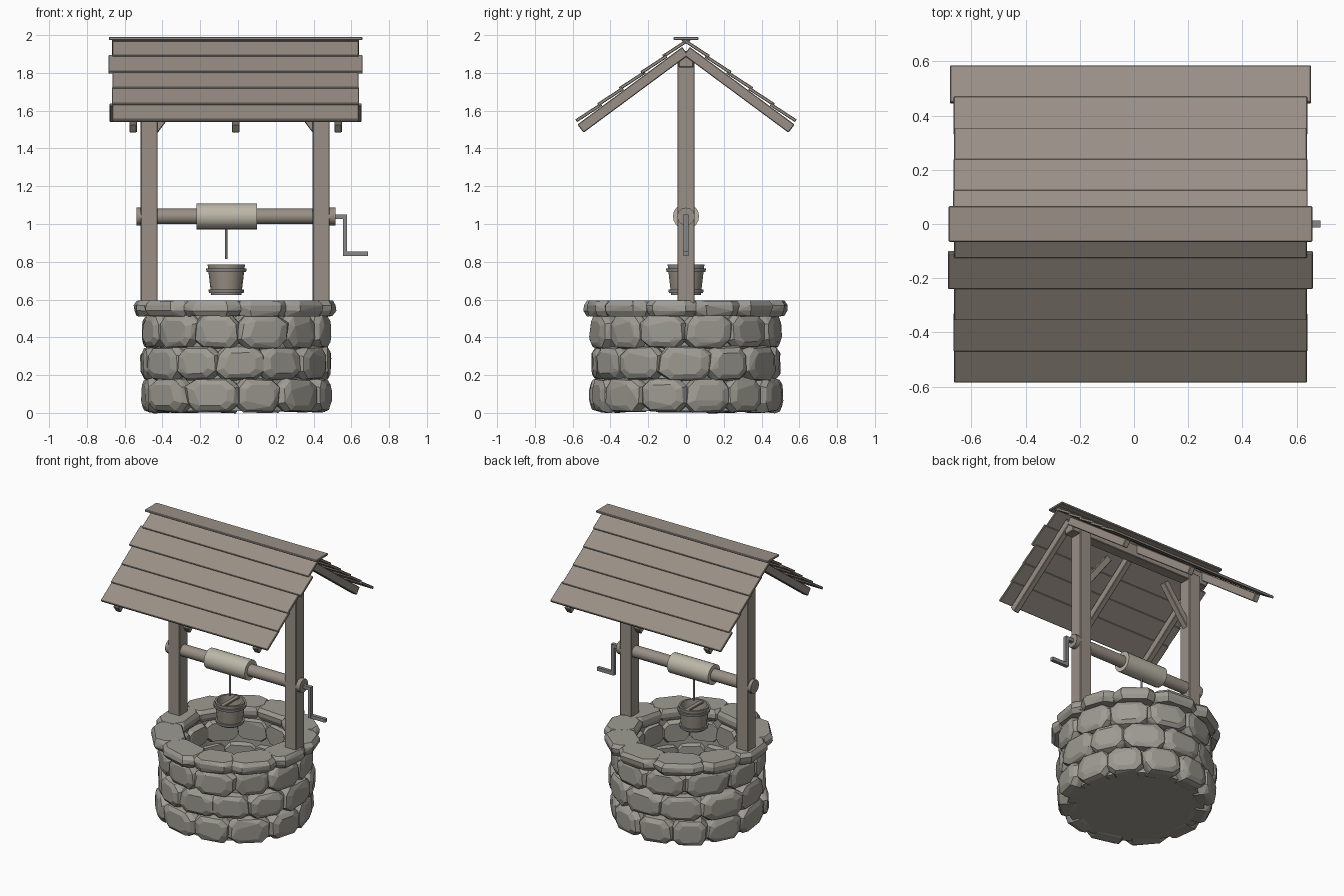
import bpy, bmesh, math, random
from mathutils import Vector, Matrix

if "Cube" in bpy.data.objects:
    bpy.data.objects.remove(bpy.data.objects["Cube"])

random.seed(4)
CX = -0.015                      # well axis in x


def material(name, rgb):
    m = bpy.data.materials.new(name)
    m.diffuse_color = (*rgb, 1)
    m.use_nodes = True
    m.node_tree.nodes["Principled BSDF"].inputs["Base Color"].default_value = m.diffuse_color
    return m


WOOD = material("wood", (0.32, 0.28, 0.24))
STONE = material("stone", (0.34, 0.33, 0.29))
ROPE = material("rope", (0.50, 0.47, 0.39))
METAL = material("metal", (0.25, 0.25, 0.25))


def finish(name, bm, mat, bevel=0, smooth=False):
    bmesh.ops.recalc_face_normals(bm, faces=bm.faces)
    me = bpy.data.meshes.new(name)
    bm.to_mesh(me)
    bm.free()
    me.materials.append(mat)
    ob = bpy.data.objects.new(name, me)
    bpy.context.collection.objects.link(ob)
    if bevel:
        mod = ob.modifiers.new("bevel", 'BEVEL')
        mod.width, mod.segments = bevel, 1
    if smooth:
        bpy.context.view_layer.objects.active = ob
        ob.select_set(True)
        bpy.ops.object.shade_smooth_by_angle(angle=math.radians(40))
        ob.select_set(False)
    return ob


def box(name, center, size, axis='X', angle=0.0, mat=WOOD, bevel=0.004):
    bm = bmesh.new()
    M = Matrix.Translation(center) @ Matrix.Rotation(angle, 4, axis) @ Matrix.Diagonal((*size, 1))
    bmesh.ops.create_cube(bm, size=1, matrix=M)
    return finish(name, bm, mat, bevel)


def rod(name, p0, p1, r, n, mat):
    p0, p1 = Vector(p0), Vector(p1)
    bm = bmesh.new()
    M = Matrix.Translation((p0 + p1) / 2) @ (p1 - p0).to_track_quat('Z', 'Y').to_matrix().to_4x4()
    bmesh.ops.create_cone(bm, cap_ends=True, segments=n, radius1=r, radius2=r,
                          depth=(p1 - p0).length, matrix=M)
    return finish(name, bm, mat, smooth=n > 6)


def lathe(name, profile, n, mat, x):
    """Revolve a closed (radius, z) profile about a vertical axis at x; radius 0 ends are merged."""
    bm = bmesh.new()
    rings = [[bm.verts.new((x + r * math.cos(t * math.tau / n), r * math.sin(t * math.tau / n), z))
              for t in range(n)] for r, z in profile]
    for a, b in zip(rings, rings[1:] + rings[:1]):
        for t in range(n):
            u = (t + 1) % n
            bm.faces.new((a[t], a[u], b[u], b[t]))
    bmesh.ops.remove_doubles(bm, verts=bm.verts, dist=1e-5)
    return finish(name, bm, mat, smooth=True)


def stone_ring(name, count, offset, radius, half, z, layers, flat):
    """Ring of faceted convex stones. layers = (depth, scale) of octagon slices, half = (tangent, radial, up)."""
    bm = bmesh.new()
    j = random.uniform
    steps = [j(0.85, 1.15) for _ in range(count)]
    unit = math.tau / sum(steps)
    a = offset
    for s in steps:
        mid = a + s * unit / 2
        a += s * unit
        tmp = bmesh.new()
        grow = j(-0.012, 0.012)
        corners = [(1, .5), (.62, 1), (-.62, 1), (-1, .5), (-1, -.5), (-.62, -1), (.62, -1), (1, -.5)]
        corners = [(p * j(.92, 1.04), q * j(.9, 1.02)) for p, q in corners]
        for depth, sc in layers:
            for p, q in corners:
                k = sc * j(.95, 1.03)
                d = depth * j(.92, 1.0)
                t = half[0] * s * p * k
                r, h = (half[1] * q * k, half[2] * d) if flat else (half[1] * d + grow, half[2] * q * k)
                tmp.verts.new((radius + r, t, z + h))
        hull = bmesh.ops.convex_hull(tmp, input=tmp.verts)
        junk = {v for v in hull['geom_interior'] + hull['geom_unused'] if isinstance(v, bmesh.types.BMVert)}
        bmesh.ops.delete(tmp, geom=list(junk), context='VERTS')
        bmesh.ops.dissolve_limit(tmp, angle_limit=math.radians(9), verts=tmp.verts, edges=tmp.edges)
        bmesh.ops.transform(tmp, verts=tmp.verts,
                            matrix=Matrix.Translation((CX, 0, 0)) @ Matrix.Rotation(mid, 4, 'Z'))
        me = bpy.data.meshes.new("tmp")
        tmp.to_mesh(me)
        tmp.free()
        bm.from_mesh(me)
        bpy.data.meshes.remove(me)
    finish(name, bm, STONE)


# stone wall: three courses, flat rim, inner lining and floor
wall = [(-1, .7), (-.3, .95), (.45, 1), (.82, .9), (1, .62)]
for i, zc in enumerate((0.093, 0.262, 0.430)):
    stone_ring(f"stone_course_{i + 1}", 12, i * 0.26, 0.415, (0.137, 0.088, 0.094), zc, wall, False)
stone_ring("stone_rim", 11, 0.1, 0.43, (0.150, 0.107, 0.043), 0.553, [(-1, .85), (-.3, 1), (.4, 1), (1, .86)], True)
lathe("wall_lining", [(0.36, 0.01), (0.44, 0.01), (0.44, 0.53), (0.36, 0.53)], 32, STONE, CX)
lathe("well_floor", [(0, 0.01), (0.37, 0.01), (0.37, 0.03), (0, 0.03)], 32, STONE, CX)

# posts with braces, ridge beam
for side, label in ((-1, "left"), (1, "right")):
    box(f"{label}_post", (CX + side * 0.455, 0, 1.20), (0.09, 0.092, 1.36))
    box(f"{label}_brace", (CX + side * 0.34, 0, 1.615), (0.045, 0.045, 0.35), 'Y', -side * 0.64)
box("ridge_beam", (CX, 0, 1.873), (1.12, 0.078, 0.088))

# roof: rafters and overlapping planks on both slopes
A = math.radians(36.5)


def slope(side, d, n, x):
    return (x, side * (d * math.cos(A) + n * math.sin(A)), 1.952 - d * math.sin(A) + n * math.cos(A))


for side, label in ((-1, "front"), (1, "back")):
    for k, x in enumerate((-0.555, -0.012, 0.530)):
        box(f"{label}_rafter_{k + 1}", slope(side, 0.37, -0.027, x), (0.04, 0.69, 0.054), 'X', -side * A)
    for i in range(5):
        d1 = 0.143 * (i + 1) - 0.006
        d0 = -0.035 if i == 0 else d1 - 0.16
        length = {(-1, 1): 1.345, (1, 4): 1.332}.get((side, i), 1.305 + random.uniform(-.004, .004))
        box(f"{label}_plank_{i + 1}", slope(side, (d0 + d1) / 2, 0.015, -0.013),
            (length, d1 - d0, 0.017), 'X', -side * (A - 0.06), bevel=0.003)
box("ridge_cap", (-0.013, 0, 1.982), (1.342, 0.132, 0.015), bevel=0.003)

# windlass: axle, hubs, rope drum
rod("axle", (-0.50, 0, 1.04), (0.49, 0, 1.04), 0.041, 16, WOOD)
rod("left_hub", (-0.538, 0, 1.04), (-0.505, 0, 1.04), 0.047, 12, WOOD)
rod("right_hub", (0.475, 0, 1.04), (0.515, 0, 1.04), 0.047, 12, WOOD)
rod("rope_drum", (-0.22, 0, 1.04), (0.10, 0, 1.04), 0.069, 20, ROPE)
rod("rope", (-0.062, 0, 1.0), (-0.062, 0, 0.815), 0.006, 8, ROPE)

# crank
box("crank_shaft", (0.54, 0, 1.038), (0.07, 0.024, 0.024), mat=METAL, bevel=0)
box("crank_arm", (0.566, 0, 0.94), (0.022, 0.026, 0.22), mat=METAL, bevel=0)
box("crank_handle", (0.623, 0, 0.842), (0.13, 0.024, 0.024), mat=METAL, bevel=0)

# bucket with hoops and a cross bar
BX = -0.062
lathe("bucket", [(0, 0.625), (0.080, 0.625), (0.099, 0.785), (0.086, 0.785), (0.070, 0.64), (0, 0.64)], 18, WOOD, BX)
for label, z, r in (("lower", 0.643, 0.083), ("upper", 0.755, 0.096)):
    lathe(f"{label}_hoop", [(r - .006, z - .009), (r + .009, z - .009), (r + .011, z + .009), (r - .006, z + .009)],
          18, METAL, BX)
box("bucket_bar", (BX, 0, 0.775), (0.03, 0.184, 0.014), bevel=0.002)
